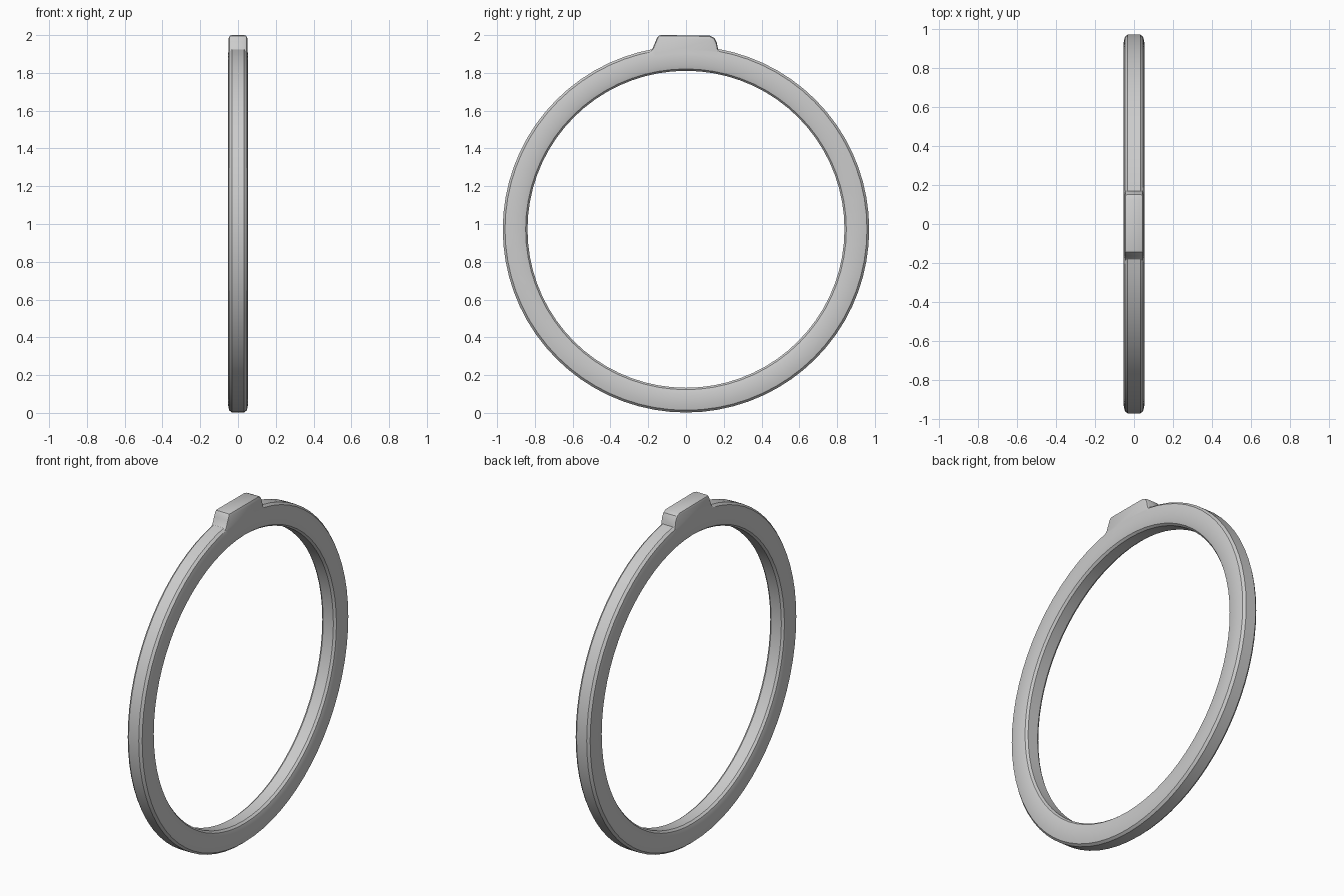
import bpy, bmesh, math

if "Cube" in bpy.data.objects:
    bpy.data.objects.remove(bpy.data.objects["Cube"])

CENTRE_Z = 0.972


def make_object(name, bm):
    bmesh.ops.recalc_face_normals(bm, faces=bm.faces)
    mesh = bpy.data.meshes.new(name)
    bm.to_mesh(mesh)
    bm.free()
    obj = bpy.data.objects.new(name, mesh)
    bpy.context.collection.objects.link(obj)
    return obj


def revolve_ring(name, profile, segments):
    """Sweep an (x, radius) section around the x axis."""
    bm = bmesh.new()
    loops = []
    for i in range(segments):
        a = 2 * math.pi * i / segments
        loops.append([bm.verts.new((x, r * math.sin(a), CENTRE_Z + r * math.cos(a)))
                      for x, r in profile])
    n = len(profile)
    for i in range(segments):
        p, q = loops[i], loops[(i + 1) % segments]
        for j in range(n):
            k = (j + 1) % n
            bm.faces.new((p[j], p[k], q[k], q[j]))
    return make_object(name, bm)


def extrude_outline(name, outline, x0, x1):
    """Extrude a (y, z) outline along x."""
    bm = bmesh.new()
    face = bm.faces.new([bm.verts.new((x0, y, z)) for y, z in outline])
    new = bmesh.ops.extrude_face_region(bm, geom=[face])["geom"]
    bmesh.ops.translate(bm, vec=(x1 - x0, 0, 0),
                        verts=[v for v in new if isinstance(v, bmesh.types.BMVert)])
    return make_object(name, bm)


def apply_modifier(obj, mod):
    bpy.ops.object.select_all(action='DESELECT')
    bpy.context.view_layer.objects.active = obj
    obj.select_set(True)
    bpy.ops.object.modifier_apply(modifier=mod.name)


# Band with softly chamfered edges
half = [(0.033, 0.839), (0.046, 0.849), (0.053, 0.873),
        (0.053, 0.930), (0.047, 0.958), (0.033, 0.970)]
section = half + [(-x, r) for x, r in reversed(half)]
ring = revolve_ring("ring_band", section, 72)

# Raised plate on top, with flared feet
outline = [(-0.24, 1.87), (-0.20, 1.908), (-0.178, 1.927), (-0.162, 1.965), (-0.147, 2.0),
           (0.125, 1.998), (0.150, 1.985), (0.163, 1.96), (0.170, 1.925),
           (0.188, 1.908), (0.24, 1.87)]
plate = extrude_outline("top_plate", outline, -0.049, 0.049)
bevel = plate.modifiers.new("soft_edges", 'BEVEL')
bevel.width = 0.015
bevel.segments = 2
bevel.limit_method = 'ANGLE'
bevel.angle_limit = math.radians(60)
apply_modifier(plate, bevel)

# Fuse the plate to the band
fuse = ring.modifiers.new("fuse", 'BOOLEAN')
fuse.operation = 'UNION'
fuse.solver = 'EXACT'
fuse.object = plate
apply_modifier(ring, fuse)
bpy.data.objects.remove(plate)
ring.name = "ring"
bpy.ops.object.shade_smooth_by_angle(angle=math.radians(25))
